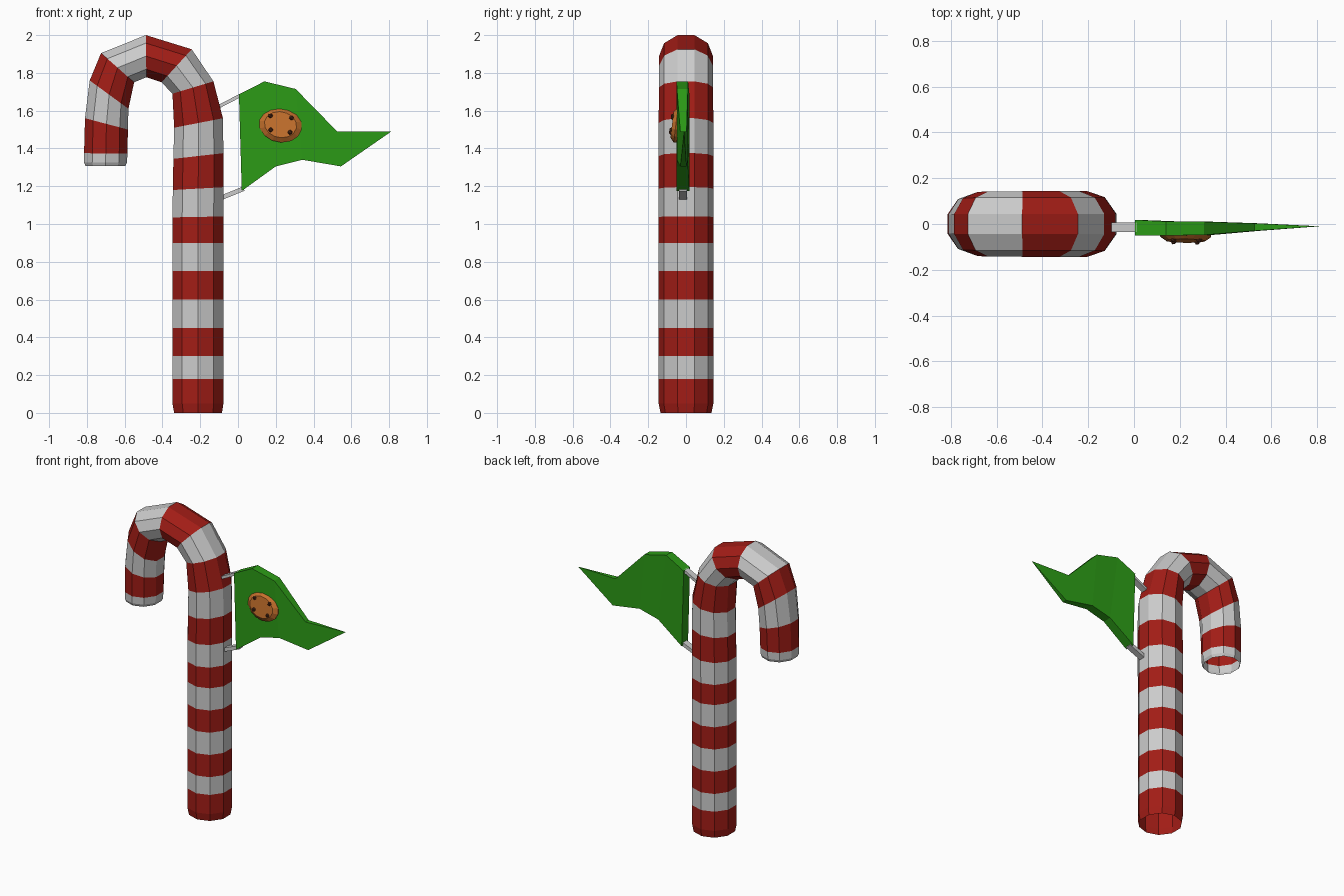
import bpy, bmesh, math
from mathutils import Vector, Matrix

if "Cube" in bpy.data.objects:
    bpy.data.objects.remove(bpy.data.objects["Cube"])


def material(name, rgb):
    m = bpy.data.materials.new(name)
    m.diffuse_color = (*rgb, 1)
    m.use_nodes = True
    m.node_tree.nodes["Principled BSDF"].inputs["Base Color"].default_value = m.diffuse_color
    return m


RED = material("red_stripe", (0.36, 0.012, 0.008))
WHITE = material("white_stripe", (0.8, 0.8, 0.8))
GREEN = material("flag_green", (0.025, 0.33, 0.008))
BISCUIT = material("biscuit_brown", (0.55, 0.16, 0.025))
CHOC = material("chocolate", (0.09, 0.025, 0.01))


def finish(name, bm, *mats, recalc=True):
    if recalc:
        bmesh.ops.recalc_face_normals(bm, faces=bm.faces)
    me = bpy.data.meshes.new(name)
    bm.to_mesh(me)
    bm.free()
    for m in mats:
        me.materials.append(m)
    ob = bpy.data.objects.new(name, me)
    bpy.context.collection.objects.link(ob)
    return ob


# Striped cane: each ring = (inner x, z, outer x, z, half depth, stripe above: 0 red / 1 white)
rings = [(-0.338, 0, -0.085, 0, 0.135, 0), (-0.347, 0.05, -0.077, 0.05, 0.145, 0)]
for i, z in enumerate((0.18, 0.3, 0.45, 0.6, 0.75, 0.9)):
    rings.append((-0.347, z, -0.077, z, 0.145, (i + 1) % 2))
rings += [
    (-0.347, 1.035, -0.077, 1.04, 0.145, 1),
    (-0.345, 1.18, -0.077, 1.195, 0.145, 0),
    (-0.342, 1.345, -0.077, 1.375, 0.145, 1),
    (-0.338, 1.51, -0.08, 1.56, 0.145, 0),
    (-0.347, 1.69, -0.13, 1.755, 0.143, 1),
    (-0.405, 1.75, -0.245, 1.925, 0.143, 0),
    (-0.485, 1.777, -0.488, 2.0, 0.143, 1),
    (-0.55, 1.75, -0.725, 1.905, 0.142, 0),
    (-0.58, 1.61, -0.785, 1.76, 0.14, 1),
    (-0.583, 1.50, -0.81, 1.56, 0.135, 0),
    (-0.585, 1.372, -0.815, 1.375, 0.13, 1),
    (-0.588, 1.325, -0.815, 1.325, 0.128, 1),
    (-0.597, 1.307, -0.807, 1.307, 0.12, 1),
]
SIDES = 10
bm = bmesh.new()
prev, stripe = None, 0
for ix, iz, ox, oz, ry, next_stripe in rings:
    mid = Vector(((ix + ox) / 2, 0, (iz + oz) / 2))
    half = Vector(((ox - ix) / 2, 0, (oz - iz) / 2)) / math.cos(math.pi / SIDES)
    loop = []
    for k in range(SIDES):
        a = (k + 0.5) * math.tau / SIDES
        loop.append(bm.verts.new(mid + half * math.cos(a) + Vector((0, ry * math.sin(a), 0))))
    if prev:
        for k in range(SIDES):
            n = (k + 1) % SIDES
            f = bm.faces.new((prev[k], prev[n], loop[n], loop[k]))
            f.material_index = stripe
    prev, stripe = loop, next_stripe
finish("candy_cane", bm, RED, WHITE, recalc=False)

# Flag: columns of (top x, z, bottom x, z, front y, back y), closing to a point
columns = [
    (0.005, 1.687, 0.02, 1.175, -0.05, 0.018),
    (0.14, 1.755, 0.2, 1.305, -0.05, 0.011),
    (0.305, 1.715, 0.34, 1.34, -0.048, 0.01),
    (0.525, 1.49, 0.545, 1.305, -0.03, 0.003),
]
bm = bmesh.new()
prev = None
for tx, tz, bx, bz, yf, yb in columns:
    q = [bm.verts.new(c) for c in ((tx, yf, tz), (tx, yb, tz), (bx, yb, bz), (bx, yf, bz))]
    if prev:
        for k in range(4):
            n = (k + 1) % 4
            bm.faces.new((prev[k], prev[n], q[n], q[k]))
    else:
        bm.faces.new(q)
    prev = q
tip = bm.verts.new((0.812, -0.01, 1.49))
for k in range(4):
    bm.faces.new((prev[k], prev[(k + 1) % 4], tip))
finish("flag", bm, GREEN)

# Biscuit on the front of the flag: shallow dome, leaning outward at the bottom
place = (Matrix.Translation((0.225, -0.042, 1.522))
         @ Matrix.Rotation(math.radians(-7), 4, 'X')
         @ Matrix.Rotation(math.radians(12), 4, 'Y'))
bm = bmesh.new()
prev = None
for scale, y in ((0.94, 0.012), (1.0, -0.012), (0.75, -0.032)):
    loop = [bm.verts.new(place @ Vector((0.115 * scale * math.cos(k * math.tau / 14), y,
                                         0.092 * scale * math.sin(k * math.tau / 14))))
            for k in range(14)]
    if prev:
        for k in range(14):
            n = (k + 1) % 14
            bm.faces.new((prev[k], prev[n], loop[n], loop[k]))
    else:
        bm.faces.new(loop)
    prev = loop
bm.faces.new(prev)
finish("biscuit", bm, BISCUIT)

# Chocolate chips
bm = bmesh.new()
for x, z in ((-0.062, 0.035), (0.05, 0.048), (-0.045, -0.038), (0.058, -0.03)):
    bmesh.ops.create_icosphere(bm, subdivisions=1, radius=0.014,
                               matrix=place @ Matrix.Translation((x, -0.031, z)))
finish("chocolate_chips", bm, CHOC)


# Grey rods joining the flag to the cane
def rod(name, start, end, width, height):
    a, b = Vector(start), Vector(end)
    d = b - a
    bm = bmesh.new()
    bmesh.ops.create_cube(bm, size=1, matrix=Matrix.Translation((a + b) / 2)
                          @ Matrix.Rotation(-math.atan2(d.z, d.x), 4, 'Y')
                          @ Matrix.Diagonal((d.length, width, height, 1)))
    finish(name, bm)


rod("upper_rod", (-0.11, -0.015, 1.617), (0.015, -0.015, 1.682), 0.042, 0.018)
rod("lower_rod", (-0.09, -0.015, 1.138), (0.03, -0.015, 1.187), 0.042, 0.024)
